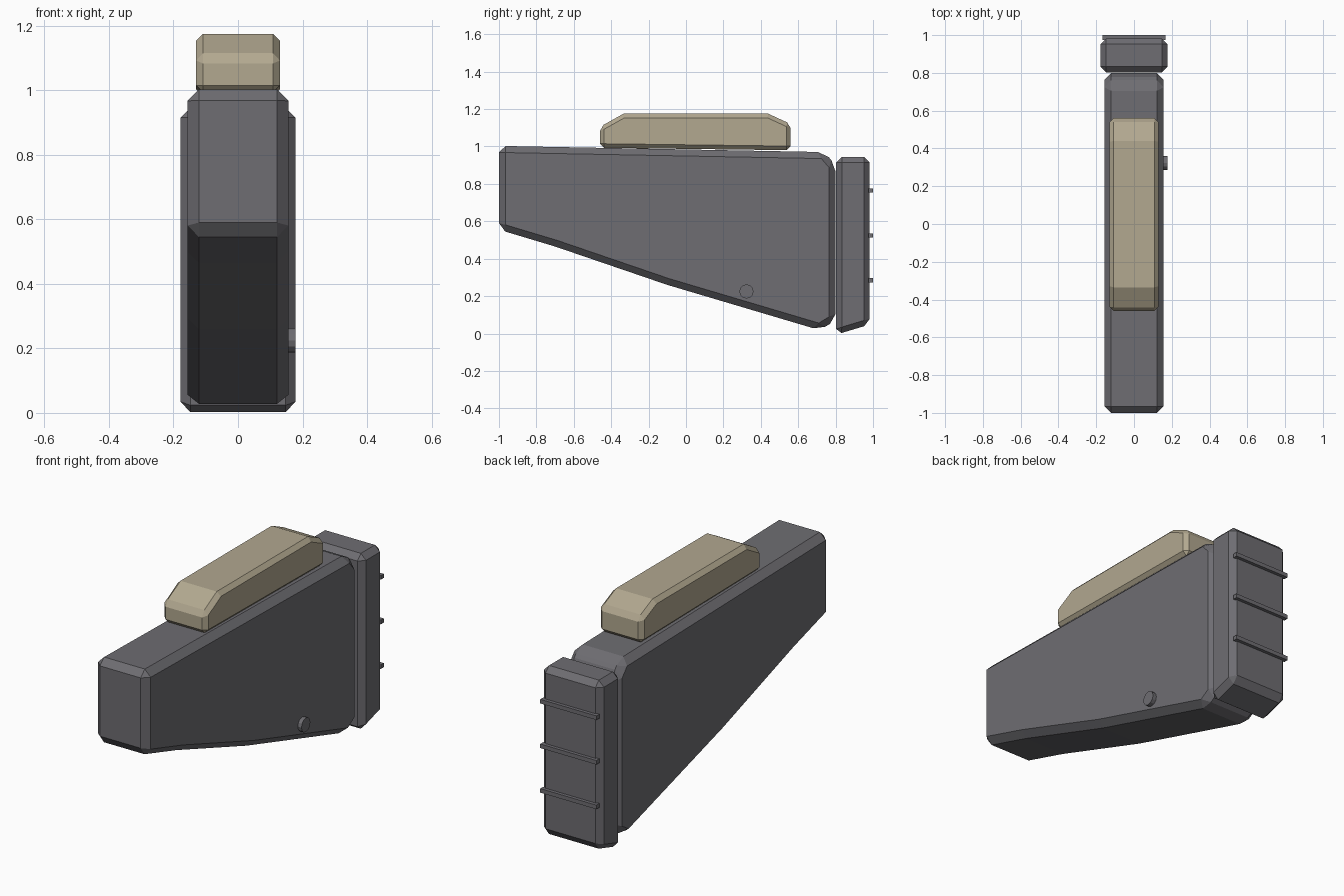
import bpy, bmesh, math
from mathutils import Matrix

if "Cube" in bpy.data.objects:
    bpy.data.objects.remove(bpy.data.objects["Cube"])


def material(name, rgb):
    m = bpy.data.materials.new(name)
    m.diffuse_color = (*rgb, 1)
    m.use_nodes = True
    m.node_tree.nodes["Principled BSDF"].inputs["Base Color"].default_value = m.diffuse_color
    return m


GREY = material("dark grey polymer", (0.156, 0.153, 0.168))
TAN = material("tan pad", (0.445, 0.392, 0.279))


def finish(bm, name, mat):
    bmesh.ops.recalc_face_normals(bm, faces=bm.faces)
    me = bpy.data.meshes.new(name)
    bm.to_mesh(me)
    bm.free()
    me.materials.append(mat)
    ob = bpy.data.objects.new(name, me)
    bpy.context.collection.objects.link(ob)
    return ob


def slab(name, profile, half, chamfer, mat):
    """Side profile (y, z) extruded across x, with chamfered edges."""
    bm = bmesh.new()
    face = bm.faces.new([bm.verts.new((-half, y, z)) for y, z in profile])
    ext = bmesh.ops.extrude_face_region(bm, geom=[face])
    verts = [v for v in ext["geom"] if isinstance(v, bmesh.types.BMVert)]
    bmesh.ops.translate(bm, vec=(2 * half, 0, 0), verts=verts)
    ob = finish(bm, name, mat)
    if chamfer:
        b = ob.modifiers.new("chamfer", "BEVEL")
        b.width = chamfer
        b.segments = 1
        b.limit_method = "ANGLE"
        b.angle_limit = math.radians(35)
    return ob


# Tapered main body
slab("stock_body", [(-1, 1.003), (0.74, 0.97), (0.80, 0.90), (0.80, 0.07),
                    (0.715, 0.018), (-0.10, 0.26), (-0.70, 0.465), (-1, 0.555)],
     0.156, 0.035, GREY)

# Butt pad behind the body
slab("butt_pad", [(0.803, 0.945), (0.982, 0.945), (0.982, 0.048), (0.803, -0.006)],
     0.178, 0.03, GREY)

# Raised cheek rest
slab("cheek_rest", [(-0.46, 0.993), (-0.46, 1.105), (-0.335, 1.175),
                    (0.44, 1.175), (0.56, 1.12), (0.56, 0.98)],
     0.13, 0.022, TAN)

# Grip ridges across the back of the butt pad
for i, z in enumerate((0.285, 0.525, 0.765)):
    slab(f"grip_ridge_{i + 1}", [(0.975, z - 0.011), (1, z - 0.011),
                                 (1, z + 0.011), (0.975, z + 0.011)],
         0.167, 0, GREY)

# Round pin on the right side
bm = bmesh.new()
bmesh.ops.create_cone(bm, cap_ends=True, segments=12, radius1=0.038, radius2=0.038,
                      depth=0.038,
                      matrix=Matrix.Translation((0.159, 0.323, 0.225))
                      @ Matrix.Rotation(math.pi / 2, 4, "Y"))
finish(bm, "side_pin", GREY)
